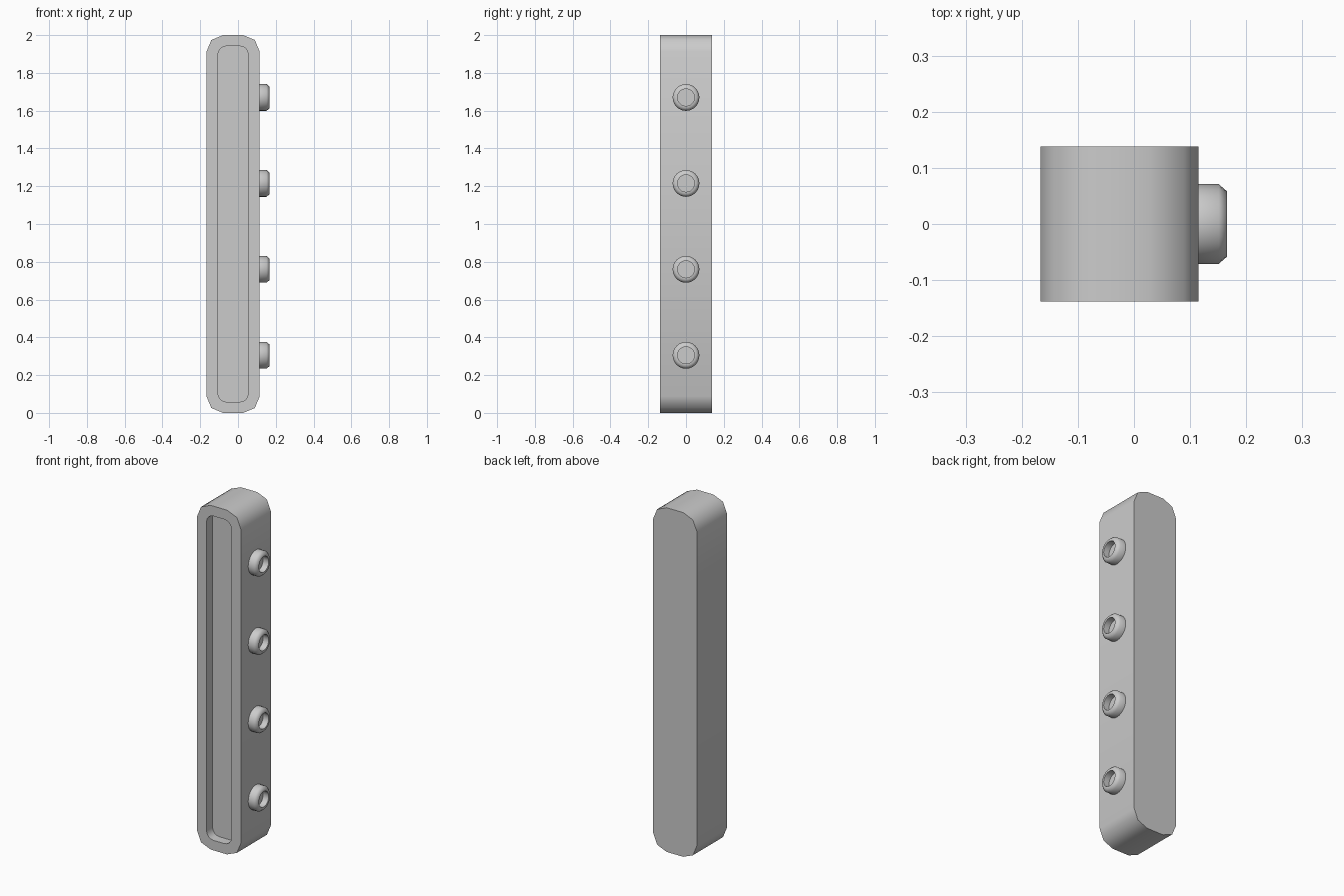
import bpy, bmesh
from math import pi, sin, cos, radians

cube = bpy.data.objects.get("Cube")
if cube:
    bpy.data.objects.remove(cube, do_unlink=True)

grey = bpy.data.materials.new("light grey")
grey.use_nodes = True
colour = (0.6, 0.6, 0.6, 1)
grey.diffuse_color = colour
grey.node_tree.nodes["Principled BSDF"].inputs["Base Color"].default_value = colour

CENTRE_X, SIDE_X, DEPTH = -0.026, 0.115, 0.138


def finish(name, bm):
    bmesh.ops.recalc_face_normals(bm, faces=bm.faces)
    mesh = bpy.data.meshes.new(name)
    bm.to_mesh(mesh)
    bm.free()
    obj = bpy.data.objects.new(name, mesh)
    mesh.materials.append(grey)
    bpy.context.collection.objects.link(obj)
    bpy.ops.object.select_all(action='DESELECT')
    obj.select_set(True)
    bpy.context.view_layer.objects.active = obj
    bpy.ops.object.shade_smooth_by_angle(angle=radians(50))
    return obj


def outline(bm, y, half_w, half_h, radius, steps):
    """Rounded rectangle of vertices in the XZ plane."""
    ring = []
    for i, (sx, sz) in enumerate([(1, 1), (-1, 1), (-1, -1), (1, -1)]):
        for s in range(steps + 1):
            a = (i + s / steps) * pi / 2
            ring.append(bm.verts.new((
                CENTRE_X + sx * (half_w - radius) + radius * cos(a), y,
                1 + sz * (half_h - radius) + radius * sin(a))))
    return ring


def bridge(bm, a, b):
    for i in range(len(a)):
        j = (i + 1) % len(a)
        bm.faces.new((a[i], a[j], b[j], b[i]))


# Bar with a shallow recess in its front
bm = bmesh.new()
back = outline(bm, DEPTH, 0.141, 1, 0.088, 2)
front = outline(bm, -DEPTH, 0.141, 1, 0.088, 2)
rim = outline(bm, -DEPTH, 0.08, 0.942, 0.045, 4)
floor = outline(bm, -DEPTH + 0.055, 0.08, 0.942, 0.045, 4)
bm.faces.new(back)
bridge(bm, back, front)
bridge(bm, rim, floor)
bm.faces.new(floor)
# Front border: each outer corner segment fans to two inner ones
n = len(front)
for i in range(n):
    corner, s = divmod(i, 3)
    k = corner * 5 + s * 2
    if s < 2:
        bm.faces.new((front[i], front[i + 1], rim[k + 2], rim[k + 1], rim[k]))
    else:
        bm.faces.new((front[i], front[(i + 1) % n], rim[(k + 1) % len(rim)], rim[k]))
finish("bar_body", bm)

# Hollow round studs along the left side: (x offset, radius) profile
PROFILE = [(-0.005, 0.071), (0.036, 0.071), (0.051, 0.058),
           (0.051, 0.045), (0.015, 0.045)]
SIDES = 24
for number in range(4):
    z = 0.305 + number * 0.455
    bm = bmesh.new()
    rings = [[bm.verts.new((SIDE_X + x, r * cos(2 * pi * k / SIDES),
                            z + r * sin(2 * pi * k / SIDES)))
              for k in range(SIDES)] for x, r in PROFILE]
    for a, b in zip(rings, rings[1:]):
        bridge(bm, a, b)
    bm.faces.new(rings[0])
    bm.faces.new(rings[-1])
    finish(f"side_stud_{number + 1}", bm)
